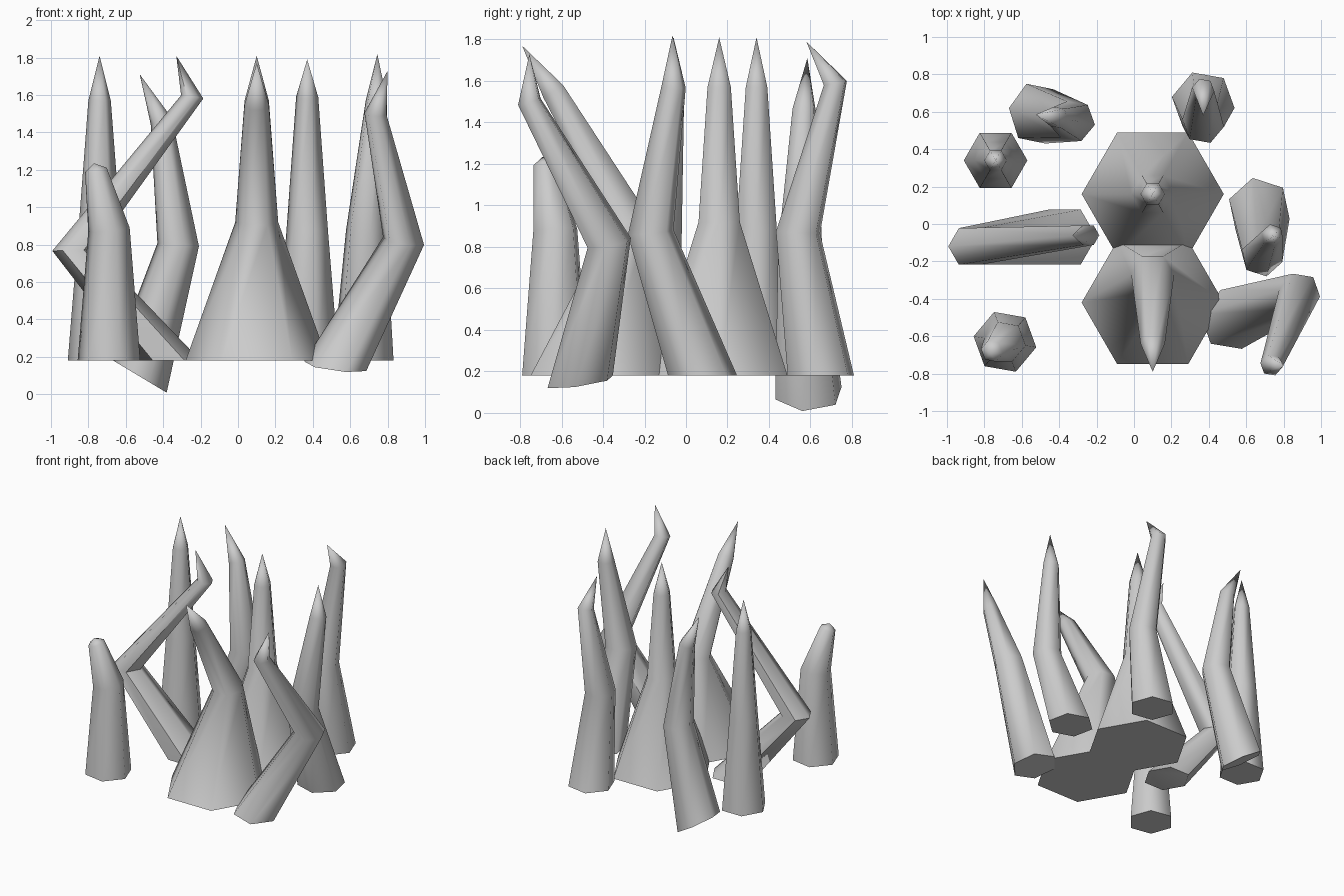
import bpy, bmesh, math
from mathutils import Vector

if "Cube" in bpy.data.objects:
    bpy.data.objects.remove(bpy.data.objects["Cube"])

SIDES = 6


def tentacle(name, path, radii, spin=0, base_n=(0, 0, 1), mid_n=None, up_n=None):
    """Six-sided tapering tube: rings at base, elbow and neck, then a pointed tip."""
    pts = [Vector(p) for p in path]
    bm = bmesh.new()
    rings = []
    for i, r in enumerate(radii):
        if i == 0:
            n = Vector(base_n)
        else:
            given = mid_n if i == 1 else up_n
            n = Vector(given) if given else ((pts[i] - pts[i - 1]).normalized()
                                             + (pts[i + 1] - pts[i]).normalized())
        q = Vector((0, 0, 1)).rotation_difference(n.normalized())
        ring = []
        for k in range(SIDES):
            a = math.radians(spin) + math.tau * k / SIDES
            ring.append(bm.verts.new(pts[i] + q @ Vector((r * math.cos(a), r * math.sin(a), 0))))
        rings.append(ring)
    bm.faces.new(rings[0][::-1])
    for lo, hi in zip(rings, rings[1:]):
        for k in range(SIDES):
            j = (k + 1) % SIDES
            bm.faces.new((lo[k], lo[j], hi[j], hi[k]))
    tip = bm.verts.new(pts[-1])
    for k in range(SIDES):
        bm.faces.new((rings[-1][k], rings[-1][(k + 1) % SIDES], tip))
    mesh = bpy.data.meshes.new(name)
    bm.to_mesh(mesh)
    bm.free()
    obj = bpy.data.objects.new(name, mesh)
    bpy.context.collection.objects.link(obj)
    bpy.ops.object.select_all(action='DESELECT')
    obj.select_set(True)
    bpy.context.view_layer.objects.active = obj
    bpy.ops.object.shade_smooth_by_angle(angle=math.radians(65))


BIG = (0.38, 0.115, 0.065)
THIN = (0.17, 0.113, 0.06)

# Two wide-footed tentacles in the middle
tentacle("big_back_tentacle",
         [(0.1, 0.16, 0.18), (0.1, 0.16, 0.92), (0.1, 0.16, 1.57), (0.1, 0.16, 1.81)], BIG)
tentacle("big_front_tentacle",
         [(0.1, -0.42, 0.18), (0.1, -0.27, 0.92), (0.1, -0.64, 1.55), (0.1, -0.79, 1.77)], BIG)

# Left side
tentacle("left_straight_tentacle",
         [(-0.74, 0.34, 0.18), (-0.74, 0.34, 0.88), (-0.74, 0.34, 1.57), (-0.74, 0.34, 1.81)], THIN)
tentacle("left_blunt_tentacle",
         [(-0.69, -0.63, 0.18), (-0.69, -0.63, 0.88), (-0.76, -0.68, 1.2), (-0.77, -0.69, 1.235)],
         THIN, spin=-10)
tentacle("left_elbow_tentacle",
         [(-0.37, -0.07, 0.18), (-0.88, -0.12, 0.77), (-0.245, -0.06, 1.59), (-0.33, -0.06, 1.81)], THIN)
tentacle("left_back_tentacle",
         [(-0.525, 0.59, 0.095), (-0.32, 0.55, 0.8), (-0.41, 0.57, 1.46), (-0.525, 0.585, 1.71)],
         THIN, spin=-10, base_n=(0.6, 0.0, 1))

# Right side
tentacle("right_back_tentacle",
         [(0.37, 0.65, 0.18), (0.37, 0.54, 0.87), (0.37, 0.72, 1.59), (0.37, 0.58, 1.79)],
         THIN, spin=-10)
tentacle("right_middle_tentacle",
         [(0.67, 0.08, 0.18), (0.685, -0.17, 0.87), (0.74, -0.06, 1.57), (0.745, -0.065, 1.82)],
         THIN, spin=-18)
tentacle("right_front_tentacle",
         [(0.52, -0.51, 0.15), (0.885, -0.37, 0.82), (0.735, -0.755, 1.5), (0.8, -0.755, 1.73)],
         THIN, spin=-10, base_n=(0.13, -0.15, 1))
